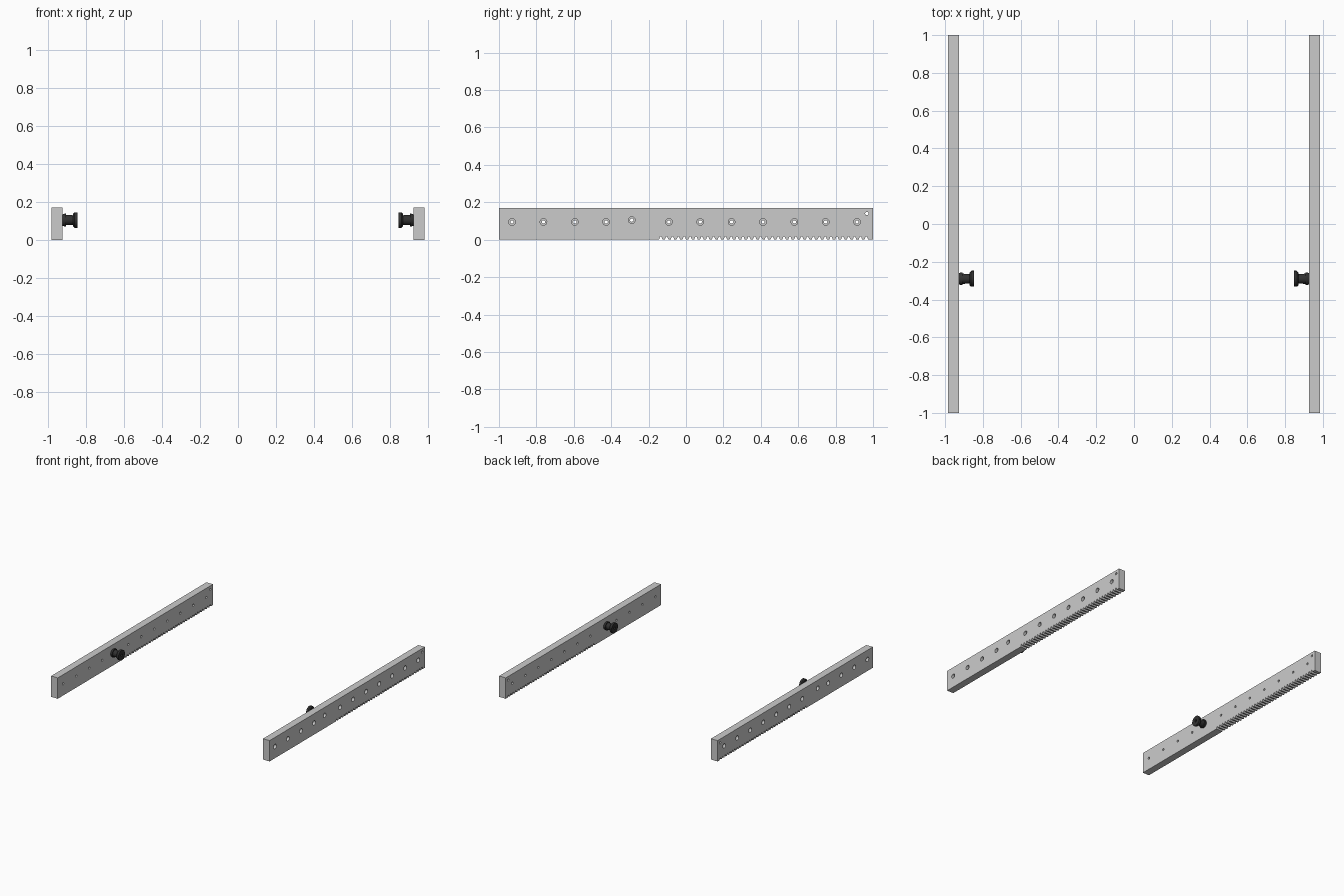
import bpy, bmesh
from math import cos, sin, tau

if "Cube" in bpy.data.objects:
    bpy.data.objects.remove(bpy.data.objects["Cube"])

X_IN, X_OUT, HEIGHT = 0.926, 0.985, 0.17
ROLLER_Y, ROLLER_Z = -0.29, 0.105


def add_object(name, bm):
    bmesh.ops.recalc_face_normals(bm, faces=bm.faces)
    mesh = bpy.data.meshes.new(name)
    bm.to_mesh(mesh)
    bm.free()
    obj = bpy.data.objects.new(name, mesh)
    bpy.context.collection.objects.link(obj)
    return obj


def lathe_x(bm, profile, y, z, n=32, closed=False):
    """Revolve (x, radius) points about an axis parallel to x."""
    rings = [[bm.verts.new((x, y + r * cos(tau * i / n), z + r * sin(tau * i / n)))
              for i in range(n)] for x, r in profile]
    pairs = list(zip(rings, rings[1:]))
    if closed:
        pairs.append((rings[-1], rings[0]))
    else:
        bm.faces.new(rings[0])
        bm.faces.new(rings[-1])
    for a, b in pairs:
        for i in range(n):
            j = (i + 1) % n
            bm.faces.new((a[i], a[j], b[j], b[i]))


def mirror_x(obj):
    obj.modifiers.new("other_side", 'MIRROR').use_axis[0] = True


# Rail: side profile with rack teeth along the rear part of the underside
pitch, start, gaps, depth = 0.0314, -0.145, 36, 0.017
outline = [(-1, HEIGHT), (-1, 0)]
for i in range(gaps):
    y = start + i * pitch
    outline += [(y, 0), (y + 0.007, depth), (y + 0.013, depth), (y + 0.020, 0)]
outline += [(1, 0), (1, HEIGHT)]
bm = bmesh.new()
face = bm.faces.new([bm.verts.new((X_IN, y, z)) for y, z in outline])
ext = bmesh.ops.extrude_face_region(bm, geom=[face])
bmesh.ops.translate(bm, vec=(X_OUT - X_IN, 0, 0),
                    verts=[v for v in ext["geom"] if isinstance(v, bmesh.types.BMVert)])
rails = add_object("toothed_rails", bm)

# Counterbored screw holes, the roller hole and one small end hole
bm = bmesh.new()
step = [(X_IN - 0.02, 0.009), (X_OUT - 0.03, 0.009), (X_OUT - 0.03, 0.018), (X_OUT + 0.02, 0.018)]
for i in range(12):
    if i != 4:
        lathe_x(bm, step, -0.93 + i * 0.1677, 0.095, 24)
    else:
        lathe_x(bm, step, ROLLER_Y, ROLLER_Z, 24)
lathe_x(bm, [(X_IN - 0.02, 0.009), (X_OUT + 0.02, 0.009)], 0.967, 0.14, 20)
cutter = add_object("hole_cutter", bm)
cutter.hide_render = True
mod = rails.modifiers.new("holes", 'BOOLEAN')
mod.operation, mod.solver, mod.object = 'DIFFERENCE', 'EXACT', cutter
bpy.context.view_layer.update()
drilled = bpy.data.meshes.new_from_object(
    rails.evaluated_get(bpy.context.evaluated_depsgraph_get()))
rails.modifiers.clear()
rails.data = drilled
bpy.data.objects.remove(cutter)
mirror_x(rails)

# Dark spool-shaped rollers on the inner faces, bored through
dark = bpy.data.materials.new("dark")
dark.diffuse_color = (0.03, 0.03, 0.03, 1)
dark.use_nodes = True
dark.node_tree.nodes["Principled BSDF"].inputs["Base Color"].default_value = dark.diffuse_color
spool = [(0, 0.009), (0, 0.030), (0.012, 0.034), (0.018, 0.034), (0.018, 0.027),
         (0.056, 0.025), (0.056, 0.034), (0.063, 0.041), (0.080, 0.041), (0.080, 0.009)]
bm = bmesh.new()
lathe_x(bm, [(X_IN - d, r) for d, r in spool], ROLLER_Y, ROLLER_Z, 40, closed=True)
rollers = add_object("rollers", bm)

# Small set screws in the roller flanges
bm = bmesh.new()
rings = [[bm.verts.new((X_IN - 0.072 + 0.006 * cos(tau * i / 12), y,
                        ROLLER_Z + 0.006 * sin(tau * i / 12))) for i in range(12)]
         for y in (ROLLER_Y + 0.03, ROLLER_Y + 0.044)]
for ring in rings:
    bm.faces.new(ring)
for i in range(12):
    j = (i + 1) % 12
    bm.faces.new((rings[0][i], rings[0][j], rings[1][j], rings[1][i]))
screws = add_object("set_screws", bm)

for obj in (rollers, screws):
    obj.data.materials.append(dark)
    mirror_x(obj)

# Smooth the round surfaces, keep edges sharp
for obj in (rails, rollers, screws):
    bpy.ops.object.select_all(action='DESELECT')
    obj.select_set(True)
    bpy.context.view_layer.objects.active = obj
    bpy.ops.object.shade_smooth_by_angle()
